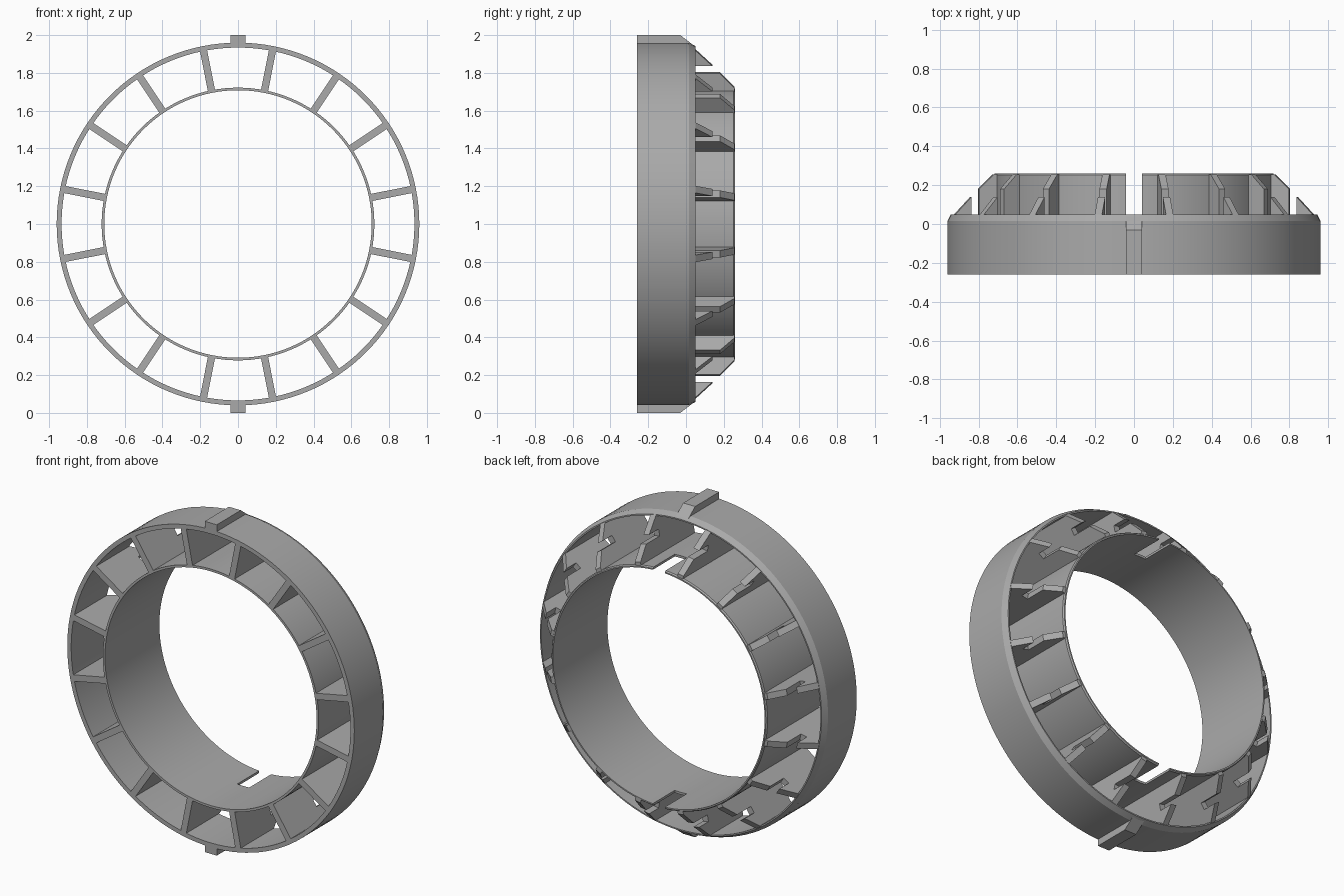
import bpy, bmesh
from math import sin, cos, radians, tau
from mathutils import Matrix, Vector

cube = bpy.data.objects.get("Cube")
if cube:
    bpy.data.objects.remove(cube)

grey = bpy.data.materials.new("plain grey")
grey.use_nodes = True
COLOUR = (0.40, 0.40, 0.40, 1)
grey.diffuse_color = COLOUR
grey.node_tree.nodes["Principled BSDF"].inputs["Base Color"].default_value = COLOUR

FRONT, RIM, BACK = -0.26, 0.05, 0.26
CENTRE = Matrix.Translation((0, 0, 1))


def finish(bm, name, smooth=False):
    bmesh.ops.recalc_face_normals(bm, faces=bm.faces)
    mesh = bpy.data.meshes.new(name)
    bm.to_mesh(mesh)
    bm.free()
    mesh.materials.append(grey)
    obj = bpy.data.objects.new(name, mesh)
    bpy.context.collection.objects.link(obj)
    if smooth:
        shade(obj)
    return obj


def activate(obj):
    bpy.ops.object.select_all(action='DESELECT')
    obj.select_set(True)
    bpy.context.view_layer.objects.active = obj


def shade(obj):
    activate(obj)
    bpy.ops.object.shade_smooth_by_angle(angle=radians(20))


def lathe(name, profile, steps=128):
    """Revolve a closed (radius, y) profile about the ring axis."""
    bm = bmesh.new()
    loops = []
    for i in range(steps):
        a = tau * i / steps
        loops.append([bm.verts.new((r * sin(a), y, 1 + r * cos(a))) for r, y in profile])
    n = len(profile)
    for i in range(steps):
        p, q = loops[i], loops[(i + 1) % steps]
        for j in range(n):
            k = (j + 1) % n
            bm.faces.new((p[j], p[k], q[k], q[j]))
    return finish(bm, name, True)


def plate(name, profile, width, angle):
    """Extrude a (radius, y) outline across its width and turn it about the axis."""
    bm = bmesh.new()
    face = bm.faces.new([bm.verts.new((-width / 2, y, r)) for r, y in profile])
    side = bmesh.ops.extrude_face_region(bm, geom=[face])["geom"]
    moved = [v for v in side if isinstance(v, bmesh.types.BMVert)]
    bmesh.ops.translate(bm, verts=moved, vec=Vector((width, 0, 0)))
    bm.transform(CENTRE @ Matrix.Rotation(angle, 4, 'Y'))
    return finish(bm, name)


# Outer band with a chamfered back edge
lathe("outer_ring", [(0.934, FRONT), (0.96, FRONT), (0.96, 0.015),
                     (0.942, RIM), (0.934, RIM)])

# Long inner sleeve, slotted at the top and bottom of its back edge
inner = lathe("inner_ring", [(0.708, FRONT), (0.722, FRONT), (0.722, BACK - 0.008),
                             (0.716, BACK), (0.708, BACK)])
bm = bmesh.new()
bmesh.ops.create_cube(bm, size=1, matrix=Matrix.Translation((0, RIM + 0.2, 1))
                      @ Matrix.Diagonal((0.08, 0.4, 2, 1)))
cutter = finish(bm, "notch_cutter")
cutter.hide_render = True
cut = inner.modifiers.new("notches", 'BOOLEAN')
cut.operation, cut.solver, cut.object = 'DIFFERENCE', 'EXACT', cutter
activate(inner)
bpy.ops.object.modifier_apply(modifier=cut.name)
bpy.data.objects.remove(cutter)
shade(inner)

# Sixteen radial ribs, each with a sloped back edge and a slot
rib = [(0.715, FRONT), (0.94, FRONT), (0.94, RIM), (0.856, 0.14), (0.856, RIM),
       (0.816, RIM), (0.816, 0.18), (0.738, BACK - 0.004), (0.715, BACK - 0.004)]
for i in range(16):
    plate(f"rib_{i + 1}", rib, 0.038, tau * (i + 0.5) / 16)

# Locating keys at the top and bottom
key = [(0.94, FRONT), (1.0, FRONT), (1.0, -0.03), (0.938, RIM), (0.936, RIM)]
for name, angle in (("top_key", 0), ("bottom_key", tau / 2)):
    plate(name, key, 0.08, angle)
